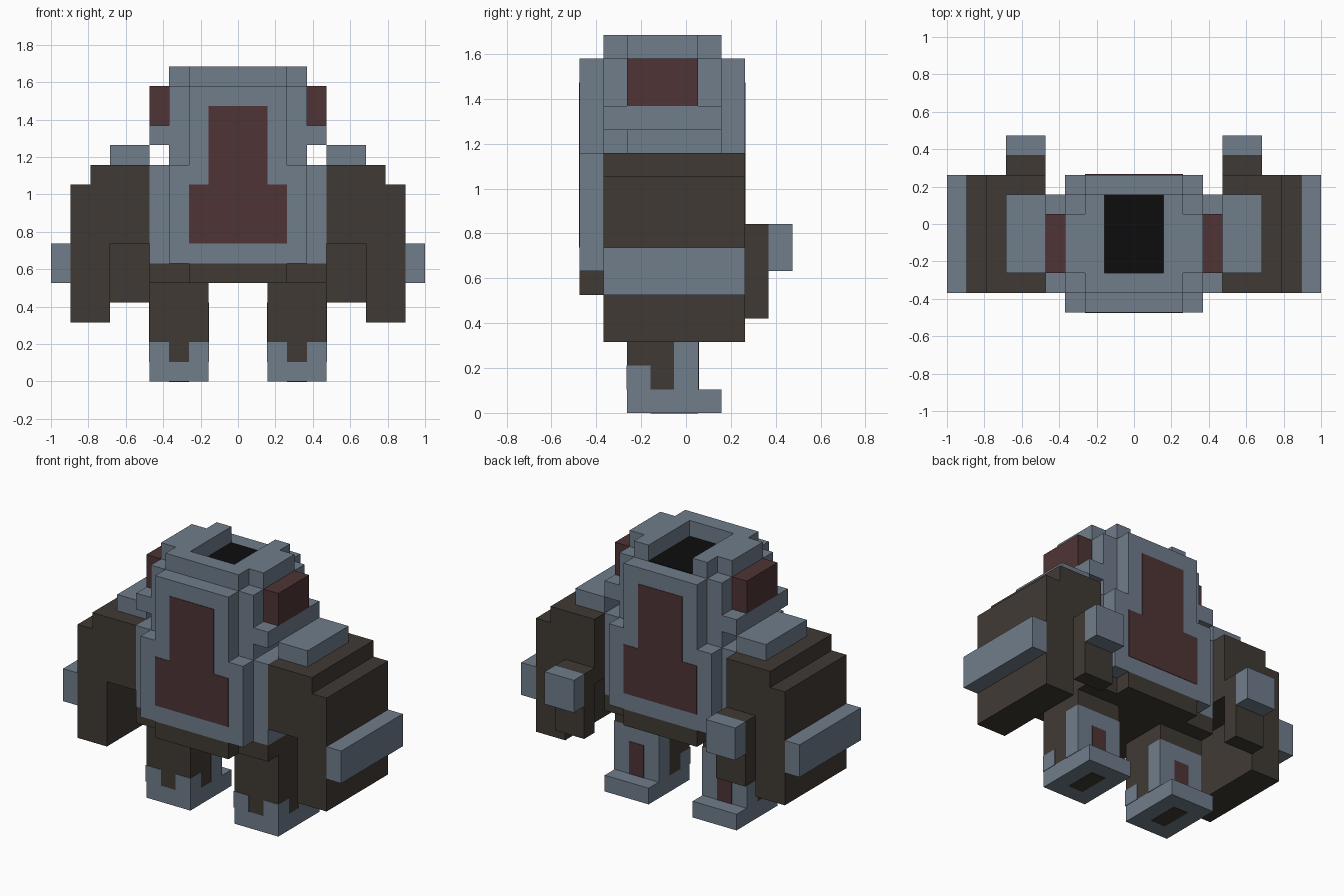
import bpy

if "Cube" in bpy.data.objects:
    bpy.data.objects.remove(bpy.data.objects["Cube"])

U = 2 / 19      # one block of the model's grid
T = 0.03        # half thickness of painted plates, in blocks


def material(name, rgb):
    m = bpy.data.materials.new(name)
    m.diffuse_color = (*rgb, 1)
    m.use_nodes = True
    m.node_tree.nodes["Principled BSDF"].inputs["Base Color"].default_value = m.diffuse_color
    return m


GREY = material("slate_grey", (0.162, 0.205, 0.258))
DARK = material("dark_brown", (0.051, 0.042, 0.034))
RED = material("dark_maroon", (0.078, 0.034, 0.035))
BLACK = material("black", (0.004, 0.004, 0.004))

CORNERS = [(i, j, k) for i in (0, 1) for j in (0, 1) for k in (0, 1)]
FACES = [(0, 1, 3, 2), (4, 6, 7, 5), (0, 4, 5, 1), (2, 3, 7, 6), (0, 2, 6, 4), (1, 5, 7, 3)]


def part(name, mat, *boxes, mirror=False):
    """One object from boxes given as (x range, y range, z range) in blocks."""
    verts, faces = [], []
    for box in boxes:
        base = len(verts)
        verts += [tuple(box[a][c[a]] * U for a in range(3)) for c in CORNERS]
        faces += [tuple(base + i for i in f) for f in FACES]
    mesh = bpy.data.meshes.new(name)
    mesh.from_pydata(verts, [], faces)
    mesh.materials.append(mat)
    ob = bpy.data.objects.new(name, mesh)
    bpy.context.collection.objects.link(ob)
    if mirror:
        mod = ob.modifiers.new("mirror", 'MIRROR')
        mod.use_mirror_merge = False
    return ob


def around(v):
    return (v - T, v + T)


# Torso and hips
part("lower_torso", GREY, ((-4.5, 4.5), (-3.5, 1.5), (6, 11)))
part("upper_torso", GREY, ((-3.5, 3.5), (-3.5, 1.5), (11, 15)))
part("hips", DARK, ((-4.5, 4.5), (-3.5, 1.5), (5, 6)))

# Matching plates on the front and back
for side, y0, y1, face in (("front", -4.5, -3.5, -4.5), ("back", 1.5, 2.5, 2.5)):
    part(side + "_plate", GREY,
         ((-3.5, 3.5), (y0, y1), (6, 11)),
         ((-2.5, 2.5), (y0, y1), (11, 15)))
    part(side + "_belt", DARK, ((-2.5, 2.5), (y0, y1), (5, 6)))
    part(side + "_emblem", RED,
         ((-2.5, 2.5), around(face), (7, 10)),
         ((-1.5, 1.5), around(face), (10, 14)))

# Open rim around the dark hollow on top
part("rim_front", GREY, ((-2.5, 2.5), (-3.5, -2.5), (15, 16)))
part("rim_side", GREY,
     ((1.5, 2.5), (-2.5, 1.5), (15, 16)),
     ((2.5, 3.5), (-2.5, 0.5), (15, 16)), mirror=True)
part("hollow", BLACK, ((-1.5, 1.5), (-2.5, 1.5), around(15)))

# Side lamps and ledges
part("side_lamp", RED, ((3.5, 4.5), (-2.5, 0.5), (13, 15)), mirror=True)
part("side_ledge", GREY, ((3.5, 4.5), (-3.5, 1.5), (12, 13)), mirror=True)

# Arms
part("arm", DARK,
     ((4.5, 6.5), (-3.5, 2.5), (7, 11)),
     ((6.5, 7.5), (-3.5, 2.5), (3, 11)),
     ((7.5, 8.5), (-3.5, 2.5), (3, 10)), mirror=True)
part("shoulder_pad", GREY, ((4.5, 6.5), (-2.5, 1.5), (11, 12)), mirror=True)
part("arm_fin", GREY, ((8.5, 9.5), (-3.5, 2.5), (5, 7)), mirror=True)
part("forearm", DARK, ((4.5, 6.5), (2.5, 3.5), (4, 8)), mirror=True)
part("fist", GREY, ((4.5, 6.5), (3.5, 4.5), (6, 8)), mirror=True)

# Legs, with feet pointing to the back
part("leg", DARK, ((1.5, 4.5), (-2.5, 0.5), (1, 5)), mirror=True)
part("foot", GREY, ((1.5, 4.5), (-2.5, 1.5), (0, 1)), mirror=True)

# Painted boot trim, shin stripe and sole patch
trim = [((1.5 - T, 2.5), around(-2.5), (1, 2)),
        ((3.5, 4.5 + T), around(-2.5), (1, 2)),
        ((1.5 - T, 4.5 + T), around(0.5), (1, 4))]
for x in (1.5, 4.5):
    trim += [(around(x), (-2.5, -1.5), (1, 2)),
             (around(x), (-0.5, 0.5), (1, 4))]
part("boot_trim", GREY, *trim, mirror=True)
part("shin_stripe", RED, ((2.5, 3.5), (0.5, 0.5 + 2 * T), (1, 3)), mirror=True)
part("sole_patch", DARK, ((2.5, 3.5), (-1.5, 0.5), (-0.02, 0.02)), mirror=True)
